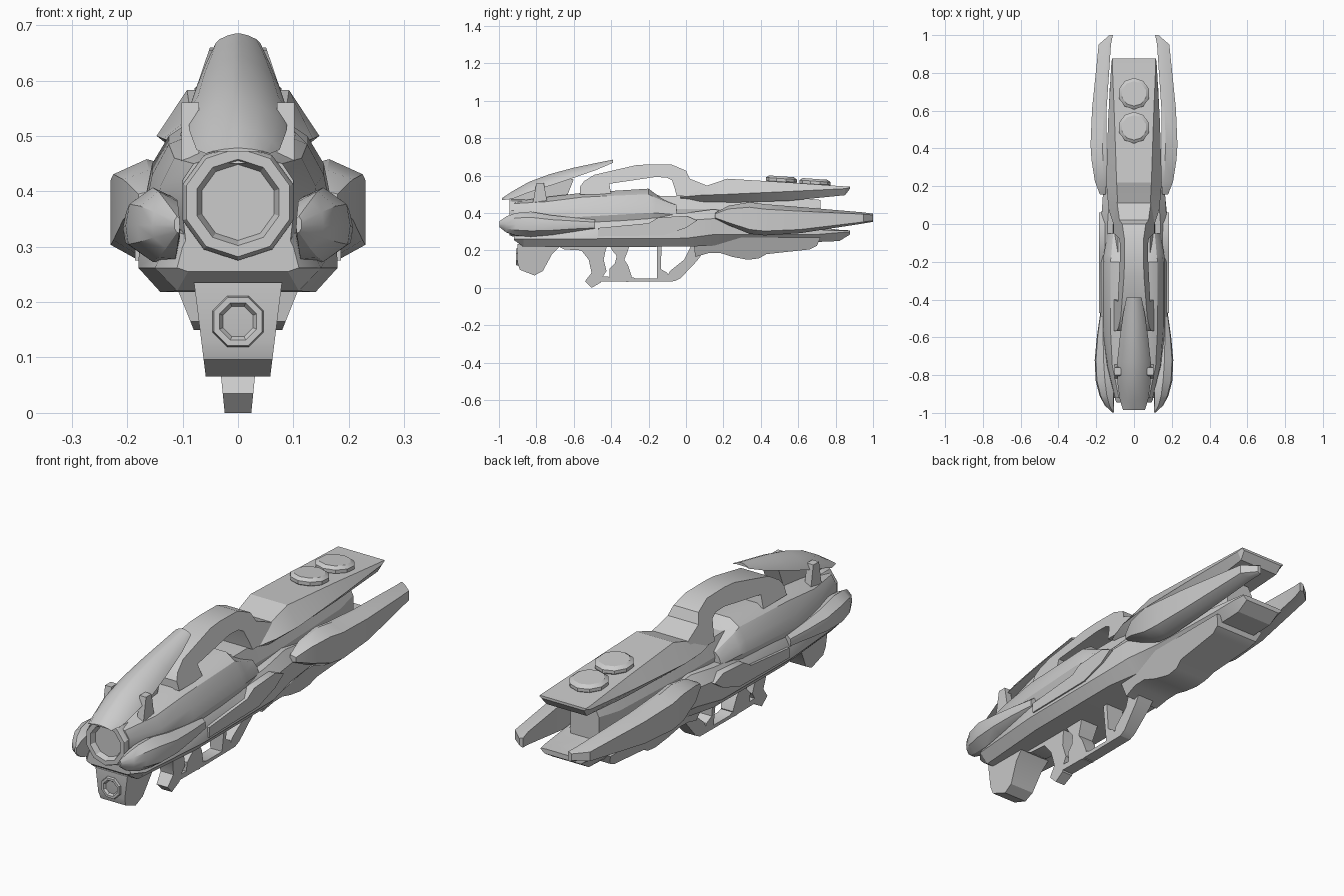
import bpy, bmesh, math

grey = bpy.data.materials.new("light_grey")
grey.diffuse_color = (0.6, 0.6, 0.6, 1)


def finish(name, bm, mirror=False, angle=28):
    bmesh.ops.remove_doubles(bm, verts=bm.verts, dist=0.0005)
    bmesh.ops.recalc_face_normals(bm, faces=bm.faces)
    me = bpy.data.meshes.new(name)
    bm.to_mesh(me)
    bm.free()
    me.materials.append(grey)
    ob = bpy.data.objects.new(name, me)
    bpy.context.collection.objects.link(ob)
    bpy.ops.object.select_all(action='DESELECT')
    bpy.context.view_layer.objects.active = ob
    ob.select_set(True)
    bpy.ops.object.shade_smooth_by_angle(angle=math.radians(angle))
    if mirror:
        m = ob.modifiers.new("mirror", 'MIRROR')
        m.use_mirror_merge = False
    return ob


def loft(name, rings, mirror=False, angle=28):
    """Skin closed rings of 3D points and cap both ends."""
    bm = bmesh.new()
    vs = [[bm.verts.new(p) for p in r] for r in rings]
    n = len(vs[0])
    for a, b in zip(vs, vs[1:]):
        for i in range(n):
            j = (i + 1) % n
            bm.faces.new((a[i], a[j], b[j], b[i]))
    bm.faces.new(vs[0])
    bm.faces.new(vs[-1])
    return finish(name, bm, mirror, angle)


def hull(name, secs, angle=28):
    """Symmetric loft; each section is y and a half outline, bottom to top."""
    loft(name, [[(x, y, z) for x, z in half] + [(-x, y, z) for x, z in half[::-1]]
                for y, half in secs], angle=angle)


def slab(name, prof, a, b=0.0):
    """Side outline (y, z) extruded across x, half width a + b*z."""
    loft(name, [[(s * (a + b * z), y, z) for y, z in prof] for s in (-1, 1)])


def plate(name, prof, x0, x1):
    loft(name, [[(x, y, z) for y, z in prof] for x in (x0, x1)], mirror=True)


def pod(name, shape, secs):
    """Mirrored side pod; section = y, inner x, outer x, bottom z, top z."""
    loft(name, [[(xi + u * (xo - xi), y, zb + v * (zt - zb)) for u, v in shape]
                for y, xi, xo, zb, zt in secs], mirror=True)


def lathe(name, prof, zc, n):
    """Turned part around a lengthwise axis; profile is (radius, y)."""
    bm = bmesh.new()
    rings = [[bm.verts.new((r * math.cos(2 * math.pi * (i + .5) / n), y,
                            zc + r * math.sin(2 * math.pi * (i + .5) / n)))
              for i in range(n)] for r, y in prof]
    for a, b in zip(rings, rings[1:]):
        for i in range(n):
            j = (i + 1) % n
            bm.faces.new((a[i], a[j], b[j], b[i]))
    bm.faces.new(rings[0])
    bm.faces.new(rings[-1])
    finish(name, bm)


# Lower hull running into the lower stock
hull("lower_hull", [
    (-.92, [(.09, .255), (.11, .262), (.10, .30), (.09, .32)]),
    (-.87, [(.11, .22), (.15, .262), (.13, .30), (.12, .33)]),
    (-.50, [(.14, .218), (.18, .262), (.178, .31), (.15, .36)]),
    (.00, [(.14, .22), (.18, .265), (.175, .36), (.14, .40)]),
    (.15, [(.11, .225), (.16, .285), (.165, .37), (.13, .42)]),
    (.32, [(.09, .24), (.14, .285), (.14, .34), (.10, .38)]),
    (.70, [(.09, .245), (.13, .285), (.13, .31), (.10, .325)]),
    (.82, [(.09, .25), (.12, .295), (.12, .305), (.09, .31)]),
    (.877, [(.09, .285), (.11, .30), (.11, .305), (.08, .307)])])

# Rounded barrel shroud
hull("barrel_shroud", [
    (-.92, [(.09, .27), (.10, .36), (.10, .42), (.08, .45), (.05, .46)]),
    (-.75, [(.11, .28), (.145, .36), (.14, .41), (.115, .46), (.06, .485)]),
    (-.55, [(.14, .30), (.165, .38), (.155, .43), (.125, .485), (.07, .508)]),
    (-.20, [(.14, .34), (.165, .40), (.155, .45), (.125, .50), (.08, .53)]),
    (-.16, [(.14, .34), (.16, .40), (.15, .44), (.12, .48), (.07, .50)]),
    (-.05, [(.12, .36), (.14, .39), (.13, .42), (.11, .44), (.06, .45)])])

# Inner core joining hull and upper stock
hull("inner_core", [
    (-.20, [(.09, .30), (.11, .42), (.085, .492)]),
    (.15, [(.09, .30), (.11, .42), (.085, .492)]),
    (.60, [(.08, .29), (.09, .42), (.06, .48)]),
    (.72, [(.07, .29), (.07, .43), (.05, .47)])])

# Upper stock with sloping flanks
hull("upper_stock", [
    (-.03, [(.06, .46), (.10, .485), (.08, .50)]),
    (.08, [(.09, .455), (.135, .495), (.085, .535)]),
    (.22, [(.09, .455), (.147, .50), (.092, .583)]),
    (.55, [(.09, .465), (.137, .515), (.103, .563)]),
    (.85, [(.10, .495), (.12, .53), (.115, .542)]),
    (.877, [(.105, .53), (.116, .537), (.114, .541)])], angle=15)

# Two faceted discs on the sloping stock top
for k, (yc, zc) in enumerate([(.51, .562), (.69, .548)]):
    loft("stock_disc_%d" % (k + 1),
         [[(r * math.cos(math.pi * (i + .5) / 5),
            yc + r * math.sin(math.pi * (i + .5) / 5),
            zc + h - .07 * r * math.sin(math.pi * (i + .5) / 5))
           for i in range(10)]
          for r, h in [(.07, -.01), (.083, .008), (.083, .022), (.066, .034)]])

# Arched carry handle and the neck behind it
slab("carry_handle", [
    (-.567, .50), (-.567, .54), (-.545, .57), (-.49, .604), (-.27, .655),
    (-.20, .66), (-.075, .658), (0, .626), (.02, .583), (.12, .543), (.10, .49),
    (-.05, .49), (-.06, .53), (-.075, .575), (-.105, .59), (-.166, .592),
    (-.41, .556), (-.40, .50)], .275, -.34)

# Swept top blade over the muzzle
hull("top_blade", [
    (y, [(w * .7, zb + .004), (w, zb), (w * .82, zb + .4 * (zt - zb)),
         (w * .45, zb + .8 * (zt - zb)), (w * .1, zt)])
    for y, w, zb, zt in [
        (-.985, .058, .468, .478), (-.93, .075, .475, .515),
        (-.84, .088, .51, .566), (-.73, .089, .545, .607),
        (-.60, .075, .588, .642), (-.48, .058, .630, .667),
        (-.39, .040, .668, .685)]])
slab("blade_support", [(-.94, .45), (-.93, .485), (-.70, .585), (-.60, .58),
                       (-.62, .53), (-.64, .48)], .042)

# Upright ears beside the blade
plate("side_ear", [(-.83, .39), (-.80, .56), (-.76, .56), (-.73, .39)], .07, .102)

# Muzzle ring and lower lamp lens
lathe("muzzle", [(.09, -.7), (.105, -.87), (.105, -.93), (.098, -.945),
                 (.078, -.945), (.072, -.93), (.055, -.88), (.055, -.87)], .38, 10)
lathe("lamp_lens", [(.045, -.86), (.05, -.90), (.047, -.91), (.036, -.91),
                    (.026, -.895), (.026, -.89)], .165, 8)
slab("lamp_housing", [(-.90, .235), (-.90, .13), (-.888, .096), (-.81, .066),
                      (-.765, .09), (-.716, .18), (-.66, .235)], .05, .125)

# Front side pods
pod("front_pod", [(0, .3), (.1, 0), (.5, .02), (.95, .25), (1, .5), (.93, .78),
                  (.5, 1), (.05, .85)], [
    (-.998, .105, .115, .325, .355), (-.96, .105, .155, .295, .382),
    (-.91, .105, .182, .278, .40), (-.83, .105, .203, .27, .407),
    (-.72, .115, .208, .28, .388), (-.60, .13, .197, .295, .375),
    (-.487, .145, .181, .305, .364)])

# Rear side fins
pod("rear_fin", [(0, 0), (.5, 0), (1, .14), (1, .84), (.25, 1), (0, .97)], [
    (.155, .15, .18, .37, .40), (.225, .145, .207, .335, .438),
    (.34, .145, .225, .288, .458), (.42, .145, .23, .280, .447),
    (.61, .145, .222, .292, .432), (.95, .122, .187, .344, .403),
    (1.0, .112, .130, .353, .396)])

# Raised rails along the hull sides
plate("side_rail", [(-.47, .275), (-.47, .32), (-.20, .345), (-.15, .375),
                    (.0, .385), (.06, .36), (.0, .32), (-.12, .28)], .15, .186)

# Swelling under the rear hull
slab("rear_underside", [
    (.04, .24), (.05, .165), (.12, .185), (.18, .187), (.25, .165), (.33, .15),
    (.39, .157), (.43, .18), (.66, .205), (.70, .225), (.72, .27), (.10, .27)],
    .02, .4)

# Fore grip, pistol grip, trigger and guard
low = (.024, .1)
slab("fore_grip", [
    (-.70, .23), (-.65, .205), (-.56, .20), (-.52, .15), (-.505, .08),
    (-.54, .035), (-.505, 0), (-.455, .028), (-.445, .06), (-.425, .09),
    (-.44, .15), (-.43, .20), (-.42, .23)], *low)
slab("pistol_grip", [
    (-.41, .23), (-.395, .20), (-.37, .17), (-.38, .13), (-.41, .10), (-.41, .05),
    (-.31, .03), (-.29, .06), (-.31, .12), (-.33, .15), (-.31, .20), (-.30, .23)],
    *low)
slab("guard_bar", [(-.46, .035), (-.45, .06), (-.28, .055), (-.27, .05),
                   (-.11, .05), (-.09, .06), (-.06, .035), (-.27, .033)], *low)
slab("trigger_post", [(-.155, .23), (-.155, .04), (-.09, .05), (-.10, .08),
                      (-.135, .10), (-.13, .23)], *low)
slab("guard_strut", [(-.10, .06), (-.06, .035), (-.03, .05), (.06, .145),
                     (.12, .23), (.03, .23), (-.01, .15), (-.085, .09)], *low)
